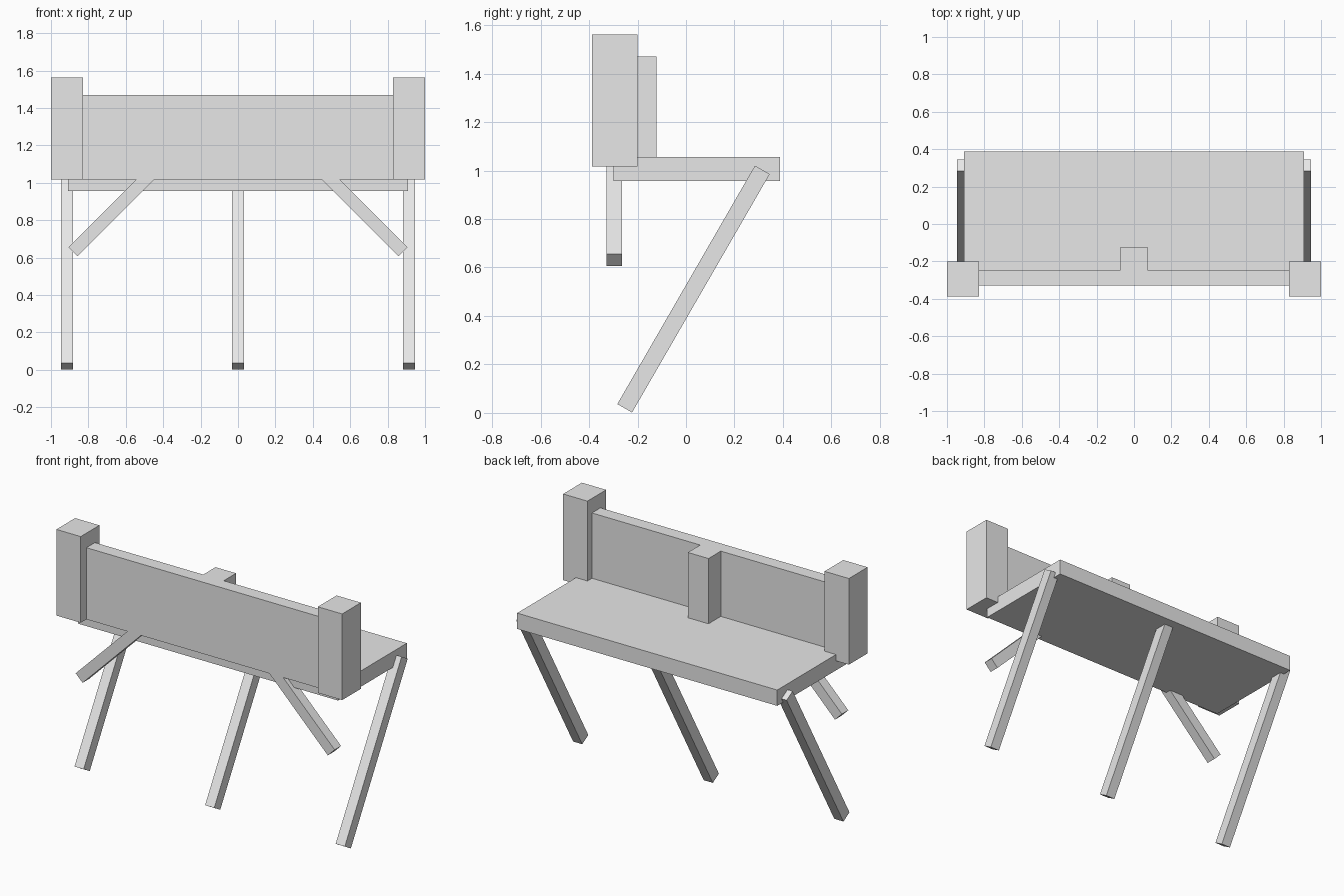
import bpy
from math import radians
from mathutils import Vector

cube = bpy.data.objects.get("Cube")
if cube:
    bpy.data.objects.remove(cube, do_unlink=True)

# Single plain grey
GREY = (0.8, 0.8, 0.8, 1.0)
grey = bpy.data.materials.new("plain_grey")
grey.use_nodes = True
grey.diffuse_color = GREY
grey.node_tree.nodes["Principled BSDF"].inputs["Base Color"].default_value = GREY


def box(name, center, size, rotation=(0, 0, 0)):
    bpy.ops.mesh.primitive_cube_add(size=1, location=center, rotation=rotation)
    obj = bpy.context.object
    obj.name = name
    obj.scale = size
    obj.data.materials.append(grey)
    return obj


def block(name, low, high):
    """Upright box between two opposite corners."""
    low, high = Vector(low), Vector(high)
    return box(name, (low + high) / 2, high - low)


# Seat slab, back panel and middle back support
block("seat", (-0.91, -0.30, 0.957), (0.91, 0.388, 1.057))
block("back_panel", (-0.83, -0.33, 1.017), (0.83, -0.245, 1.47))
block("back_support", (-0.072, -0.245, 1.057), (0.072, -0.122, 1.47))

# Slanted legs, leaning back towards the seat's rear edge
for name, x in (("right_leg", -0.914), ("middle_leg", 0), ("left_leg", 0.914)):
    box(name, (x, 0.031, 0.511), (0.064, 0.07, 1.136), (radians(-30), 0, 0))

# End posts and diagonal braces on both sides
for side, s in (("right", -1), ("left", 1)):
    block(side + "_post", (min(s * 0.83, s), -0.387, 1.017),
          (max(s * 0.83, s), -0.20, 1.562))
    box(side + "_brace", (s * 0.656, -0.296, 0.857), (0.068, 0.064, 0.64),
        (0, radians(-45 * s), 0))
